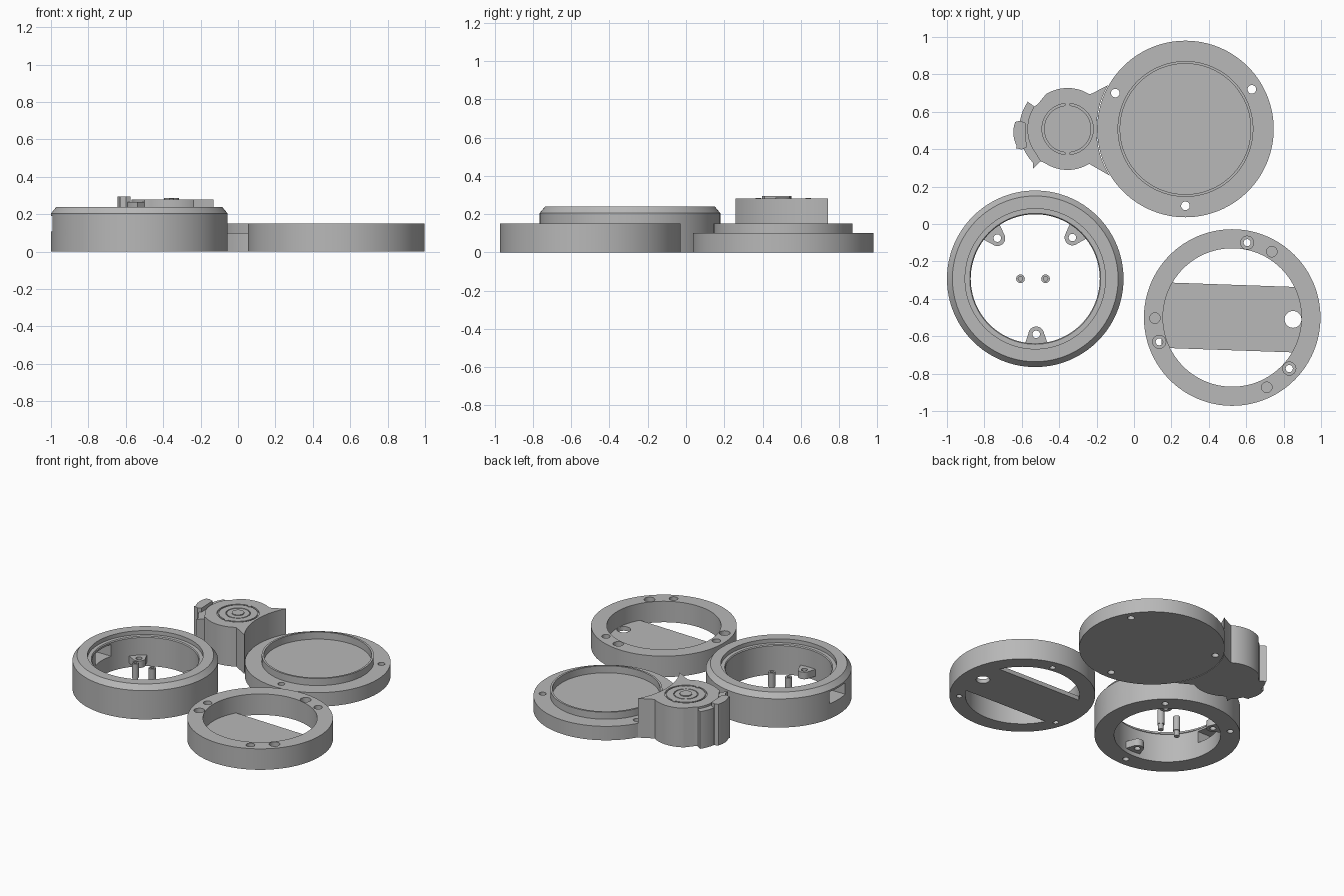
import bpy
import bmesh
from math import sin, cos, pi, radians, atan2
from mathutils import Matrix, Vector

cube = bpy.data.objects.get("Cube")
if cube:
    bpy.data.objects.remove(cube, do_unlink=True)

grey = bpy.data.materials.new("plain_grey")
grey.use_nodes = True
grey.diffuse_color = (0.48, 0.48, 0.48, 1)
grey.node_tree.nodes["Principled BSDF"].inputs["Base Color"].default_value = grey.diffuse_color


def add_object(name, bm):
    bmesh.ops.recalc_face_normals(bm, faces=bm.faces)
    mesh = bpy.data.meshes.new(name)
    bm.to_mesh(mesh)
    bm.free()
    mesh.materials.append(grey)
    ob = bpy.data.objects.new(name, mesh)
    bpy.context.collection.objects.link(ob)
    return ob


def prism(name, points, z0, z1, matrix=Matrix()):
    """Extrude a flat outline from z0 to z1."""
    bm = bmesh.new()
    face = bm.faces.new([bm.verts.new((x, y, z0)) for x, y in points])
    top = bmesh.ops.extrude_face_region(bm, geom=[face])["geom"]
    moved = [v for v in top if isinstance(v, bmesh.types.BMVert)]
    bmesh.ops.translate(bm, verts=moved, vec=(0, 0, z1 - z0))
    bm.transform(matrix)
    return add_object(name, bm)


def lathe(name, profile, center, steps=128):
    """Turn a closed (radius, z) outline around a vertical axis."""
    bm = bmesh.new()
    rings = []
    for i in range(steps):
        a = 2 * pi * i / steps
        rings.append([bm.verts.new((center[0] + r * cos(a), center[1] + r * sin(a), z))
                      for r, z in profile])
    n = len(profile)
    for i in range(steps):
        here, there = rings[i], rings[(i + 1) % steps]
        for j in range(n):
            k = (j + 1) % n
            bm.faces.new((here[j], there[j], there[k], here[k]))
    return add_object(name, bm)


def arc(cx, cy, r, a0, a1, steps=32):
    return [(cx + r * cos(radians(a0 + (a1 - a0) * i / steps)),
             cy + r * sin(radians(a0 + (a1 - a0) * i / steps))) for i in range(steps + 1)]


def disc(name, xy, r, z0, z1, steps=32):
    return prism(name, arc(*xy, r, 0, 360, steps)[:-1], z0, z1)


def cut(ob, cutter):
    cutter.hide_render = True
    mod = ob.modifiers.new("cut", 'BOOLEAN')
    mod.operation = 'DIFFERENCE'
    mod.solver = 'EXACT'
    mod.object = cutter
    bpy.context.view_layer.objects.active = ob
    bpy.ops.object.modifier_apply(modifier=mod.name)
    bpy.data.objects.remove(cutter, do_unlink=True)


def drill(ob, xy, r, z0, z1):
    cut(ob, disc("drill", xy, r, z0, z1))


def side_frame(center, angle, z):
    """Frame whose x is tangent, y is up and z points outward."""
    a = radians(angle)
    out, up = Vector((cos(a), sin(a), 0)), Vector((0, 0, 1))
    frame = Matrix((up.cross(out), up, out)).transposed().to_4x4()
    return Matrix.Translation((center[0], center[1], z)) @ frame


# Base dish: low flange with a raised lip and three screw holes
dish_at = (0.275, 0.508)
dish = disc("base_dish", dish_at, 0.472, 0, 0.1, 128)
for spot in [(-0.1, 0.7), (0.63, 0.72), (0.275, 0.097)]:
    drill(dish, spot, 0.023, -0.1, 0.2)
lathe("dish_lip", [(0.349, 0.095), (0.363, 0.095), (0.363, 0.15), (0.349, 0.15)], dish_at)

# Case ring: chamfered top, inner ledge, side openings
case_at = (-0.528, -0.293)
case = lathe("case_ring", [(0.345, 0), (0.472, 0), (0.472, 0.205), (0.443, 0.24),
                           (0.375, 0.24), (0.375, 0.212), (0.35, 0.212), (0.345, 0.205)], case_at)
slot = arc(0.045, 0, 0.05, -90, 90, 12) + arc(-0.045, 0, 0.05, 90, 270, 12)
cut(case, prism("slot", slot, 0.2, 0.6, side_frame(case_at, 0, 0.108)))
window = [(-0.09, -0.042), (0.09, -0.042), (0.09, 0.042), (-0.09, 0.042)]
cut(case, prism("window", window, 0.2, 0.6, side_frame(case_at, 180, 0.15)))
for angle in (144, 216):
    cut(case, prism("bore", arc(0, 0, 0.025, 0, 360, 24)[:-1], 0.2, 0.6,
                    side_frame(case_at, angle, 0.11)))

# Inner lugs with screw holes, and matching blind holes under the case
lug_shape = [(0.36, -0.065)] + arc(0.297, 0, 0.042, -100, -260, 16) + [(0.36, 0.065)]
for angle in (133, 48, 271):
    a = radians(angle)
    turn = Matrix.Translation((*case_at, 0)) @ Matrix.Rotation(a, 4, 'Z')
    lug = prism("case_lug", lug_shape, 0.03, 0.08, turn)
    drill(lug, (case_at[0] + 0.297 * cos(a), case_at[1] + 0.297 * sin(a)), 0.02, 0, 0.1)
    drill(case, (case_at[0] + 0.41 * cos(a), case_at[1] + 0.41 * sin(a)), 0.021, -0.05, 0.08)

# Two hollow pins standing in the case
for x in (-0.607, -0.473):
    lathe("case_pin", [(0.001, 0.02), (0.018, 0.02), (0.018, 0.06), (0.023, 0.06), (0.023, 0.165),
                       (0.012, 0.165), (0.012, 0.13), (0.001, 0.13)], (x, case_at[1]), 24)

# Cover ring: counterbored and blind holes around the rim
ring_at = (0.525, -0.5)
ring = lathe("cover_ring", [(0.37, 0), (0.472, 0), (0.472, 0.15), (0.37, 0.15)], ring_at)
for spot in [(0.605, -0.1), (0.135, -0.63), (0.83, -0.773)]:
    drill(ring, spot, 0.035, 0.11, 0.2)
    drill(ring, spot, 0.019, -0.1, 0.2)
for spot in [(0.737, -0.148), (0.112, -0.503), (0.71, -0.873)]:
    drill(ring, spot, 0.028, 0.09, 0.2)

# Flat bar across the cover ring, with a cable hole
bar_turn = Matrix.Translation((*ring_at, 0)) @ Matrix.Rotation(radians(-2), 4, 'Z')
bar = prism("cover_bar", [(-0.373, -0.175), (0.373, -0.175), (0.373, 0.175), (-0.373, 0.175)],
            0, 0.03, bar_turn)
drill(bar, (0.85, -0.51), 0.045, -0.1, 0.1)

# Button module: rounded body whose hollow side hugs the dish
mod_at = (-0.355, 0.508)
hug = arc(*dish_at, 0.476, 211.5, 150.5, 32)
outline = hug + [(-0.22, 0.7)] + arc(*mod_at, 0.219, 58, 122, 20)
outline += [(-0.515, 0.64), (-0.535, 0.628)]
outline += arc(*mod_at, 0.215, 148, 217, 16)
outline += [(-0.5, 0.335)] + arc(*mod_at, 0.219, 236, 302, 20) + [(-0.22, 0.31)]
body = prism("button_module", outline, 0, 0.28)
for outer, inner, depth in ((0.137, 0.126, 0.012), (0.08, 0.074, 0.008)):
    cut(body, lathe("groove", [(inner, 0.28 - depth), (outer, 0.28 - depth),
                               (outer, 0.3), (inner, 0.3)], mod_at, 64))
disc("button_cap", mod_at, 0.04, 0.27, 0.286)
for side in (-1, 1):
    disc("ring_catch", (mod_at[0], mod_at[1] + side * 0.131), 0.014, 0.262, 0.284, 16)

# Outer skirt with pointed ends, slightly lower than the body
skirt = [(-0.535, 0.62), (-0.535, 0.63), (-0.57, 0.655)] + arc(*mod_at, 0.258, 146, 224, 24)
skirt += [(-0.54, 0.295), (-0.5, 0.335), (-0.5, 0.4)]
prism("module_skirt", skirt, 0, 0.266)

# Latch tab on the skirt
tab = [(-0.58, 0.54), (-0.61, 0.552), (-0.638, 0.545)] + arc(-0.49, 0.49, 0.155, 160, 207, 8)
tab += [(-0.63, 0.405), (-0.6, 0.398), (-0.575, 0.41)]
prism("latch_tab", tab, 0, 0.295)

# Smooth the round walls and keep the edges crisp
bpy.ops.object.select_all(action='DESELECT')
for ob in bpy.context.collection.objects:
    if ob.type == 'MESH':
        ob.select_set(True)
        bpy.context.view_layer.objects.active = ob
bpy.ops.object.shade_smooth_by_angle(angle=radians(30))
